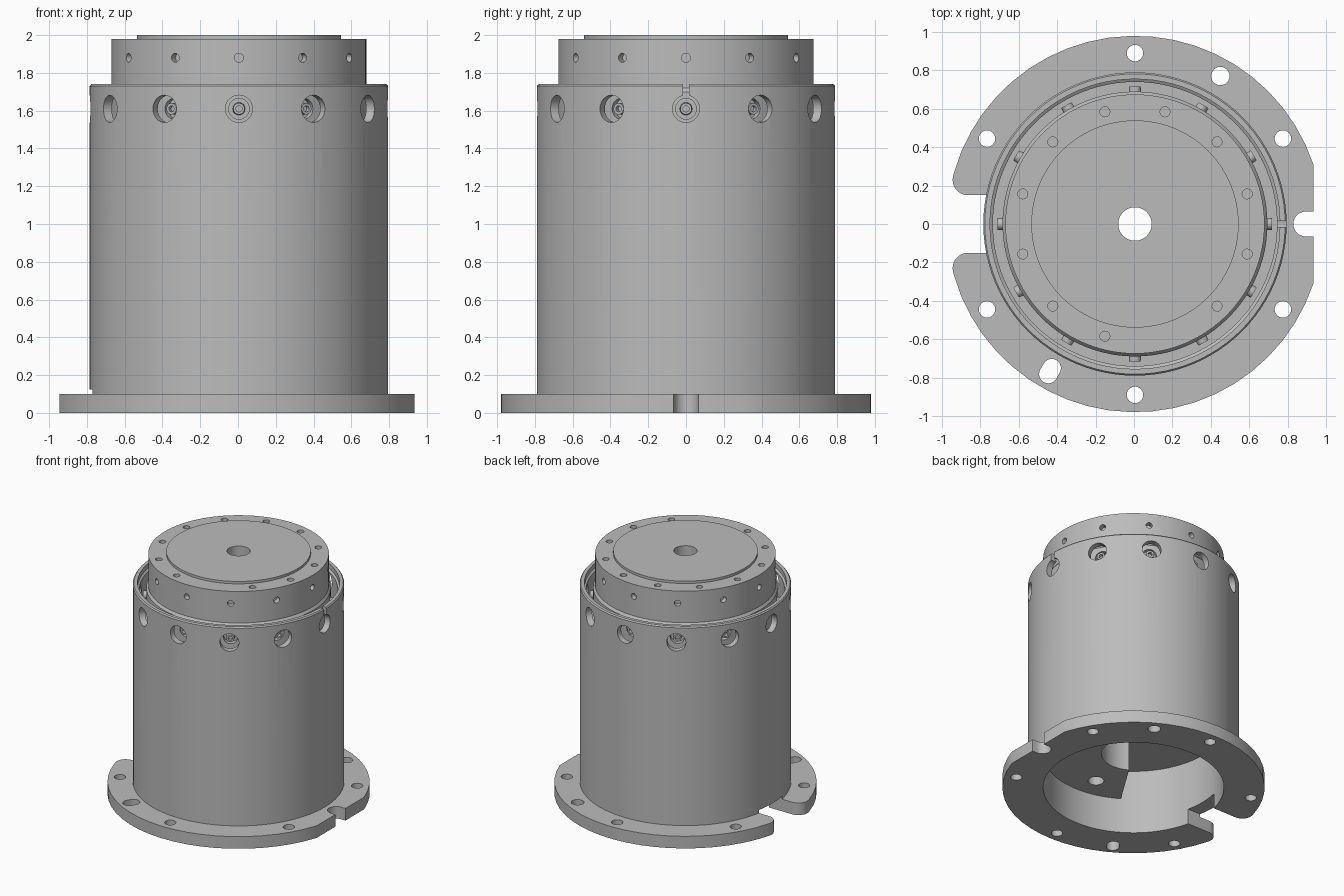
import bpy, bmesh
from math import radians, sin, cos
from mathutils import Matrix, Vector

if "Cube" in bpy.data.objects:
    bpy.data.objects.remove(bpy.data.objects["Cube"])

CX = 0.005          # axis of the round parts
TWELVE = range(0, 360, 30)

grey = bpy.data.materials.new("machined grey")
grey.use_nodes = True
grey.diffuse_color = (0.5, 0.5, 0.5, 1)
grey.node_tree.nodes["Principled BSDF"].inputs["Base Color"].default_value = (0.5, 0.5, 0.5, 1)


def make(name, bm):
    bmesh.ops.recalc_face_normals(bm, faces=bm.faces[:])
    mesh = bpy.data.meshes.new(name)
    bm.to_mesh(mesh)
    bm.free()
    mesh.materials.append(grey)
    ob = bpy.data.objects.new(name, mesh)
    bpy.context.collection.objects.link(ob)
    return ob


def polar(r, deg, cx=CX, cy=0.0):
    return (cx + r * cos(radians(deg)), cy + r * sin(radians(deg)))


def arc(r, a, b, n, cx=CX, cy=0.0):
    return [polar(r, a + (b - a) * i / n, cx, cy) for i in range(n + 1)]


def lathe(name, profile, segs=96):
    """Turn a closed (radius, height) profile round the axis."""
    bm = bmesh.new()
    rings = []
    for s in range(segs):
        a = 360 * s / segs
        rings.append([bm.verts.new((*polar(r, a), z)) for r, z in profile])
    for s in range(segs):
        p, q = rings[s], rings[(s + 1) % segs]
        for i in range(len(profile)):
            j = (i + 1) % len(profile)
            bm.faces.new((p[i], q[i], q[j], p[j]))
    return make(name, bm)


def add_prism(bm, outline, z0, z1):
    low = [bm.verts.new((x, y, z0)) for x, y in outline]
    high = [bm.verts.new((x, y, z1)) for x, y in outline]
    bm.faces.new(low)
    bm.faces.new(high)
    for i in range(len(low)):
        j = (i + 1) % len(low)
        bm.faces.new((low[i], low[j], high[j], high[i]))


def prisms(name, items):
    bm = bmesh.new()
    for outline, z0, z1 in items:
        add_prism(bm, outline, z0, z1)
    return make(name, bm)


def circle(r, deg, dist, n=24):
    x, y = polar(dist, deg)
    return arc(r, 0, 360, n, x, y)[:-1]


def rect(x0, x1, y):
    return [(x0, -y), (x1, -y), (x1, y), (x0, y)]


def radial_pins(name, r, near, far, z, tip=None):
    """Twelve cylinders pointing outwards from the axis."""
    bm = bmesh.new()
    for deg in TWELVE:
        mat = (Matrix.Translation((CX, 0, z)) @ Matrix.Rotation(radians(deg), 4, 'Z')
               @ Matrix.Translation(((near + far) / 2, 0, 0)) @ Matrix.Rotation(radians(90), 4, 'Y'))
        bmesh.ops.create_cone(bm, cap_ends=True, segments=24, radius1=r,
                              radius2=r if tip is None else tip, depth=far - near, matrix=mat)
    return make(name, bm)


def cut(ob, *cutters):
    for c in cutters:
        mod = ob.modifiers.new("cut", 'BOOLEAN')
        mod.operation = 'DIFFERENCE'
        mod.solver = 'EXACT'
        mod.object = c
        bpy.context.view_layer.update()
        dg = bpy.context.evaluated_depsgraph_get()
        mesh = bpy.data.meshes.new_from_object(ob.evaluated_get(dg))
        ob.modifiers.clear()
        ob.data = mesh
        bpy.data.objects.remove(c)


# Base flange with cable slot on one side and locating notch on the other
half = arc(0.065, 180, 90, 8, 0.895) + [(0.935, 0.065)]
half += arc(0.98, 18.4, 164, 22) + arc(0.08, 165, 270, 8, -0.865, 0.23) + [(-0.5, 0.15)]
outline = half + [(x, -y) for x, y in reversed(half[1:])]
flange = prisms("base_flange", [(outline, 0, 0.1)])
ox, oy = polar(0.885, 240)
oval = [(x + 0.018 * s * cos(radians(60)), y + 0.018 * s * sin(radians(60)))
        for s, a in ((1, -30), (-1, 150)) for x, y in arc(0.048, a, a + 180, 12, ox, oy)]
holes = [(circle(0.043, a, 0.89), -0.1, 0.2) for a in range(30, 360, 60)]
holes += [(circle(0.048, 60, 0.89), -0.1, 0.2), (oval, -0.1, 0.2),
          (circle(0.675, 0, 0, 96), -0.1, 0.2)]
cut(flange, prisms("flange_cutter", holes))

# Outer housing with screw access holes, a rim slit and the cable slot
housing = lathe("outer_housing", [
    (0.675, 0.1), (0.675, 1.5), (0.74, 1.5), (0.74, 1.69), (0.755, 1.7),
    (0.755, 1.74), (0.782, 1.74), (0.79, 1.73), (0.79, 0.1)])
cut(housing,
    radial_pins("access_cutter", 0.072, 0.71, 0.85, 1.61),
    prisms("slit_cutter", [(rect(0.7, 0.9, 0.016), 1.61, 1.8)]),
    prisms("slot_cutter", [(rect(-0.9, -0.5, 0.15), 0.0, 0.125)]))

# Rotating drum with raised face, centre bore and small threaded holes
drum = lathe("inner_drum", [
    (0.087, 0.53), (0.087, 2.0), (0.54, 2.0), (0.54, 1.98), (0.675, 1.98),
    (0.675, 1.72), (0.69, 1.7), (0.69, 1.5), (0.675, 1.5), (0.675, 0.53)])
face_holes = [(circle(0.026, a, 0.605, 16), 1.92, 2.1) for a in range(15, 360, 30) if a != 285]
cut(drum,
    prisms("face_hole_cutter", face_holes),
    radial_pins("side_hole_cutter", 0.024, 0.63, 0.75, 1.88),
    radial_pins("counterbore_cutter", 0.055, 0.65, 0.75, 1.61))

# Clamping screws with sockets, behind the access holes
screws = radial_pins("clamp_screws", 0.034, 0.64, 0.715, 1.61, 0.03)
cut(screws, radial_pins("socket_cutter", 0.016, 0.69, 0.75, 1.61))

# Sector block inside the lower bore
sector = prisms("inner_sector_block",
                [(arc(0.677, 238, 418, 48) + arc(0.24, 418, 238, 24), 0.29, 0.54)])
cut(sector, prisms("block_hole_cutter", [(circle(0.06, 265, 0.49), 0.2, 0.5)]))

for ob in (flange, housing, drum, screws, sector):
    bpy.ops.object.select_all(action='DESELECT')
    ob.select_set(True)
    bpy.context.view_layer.objects.active = ob
    bpy.ops.object.shade_smooth_by_angle(angle=radians(30))
